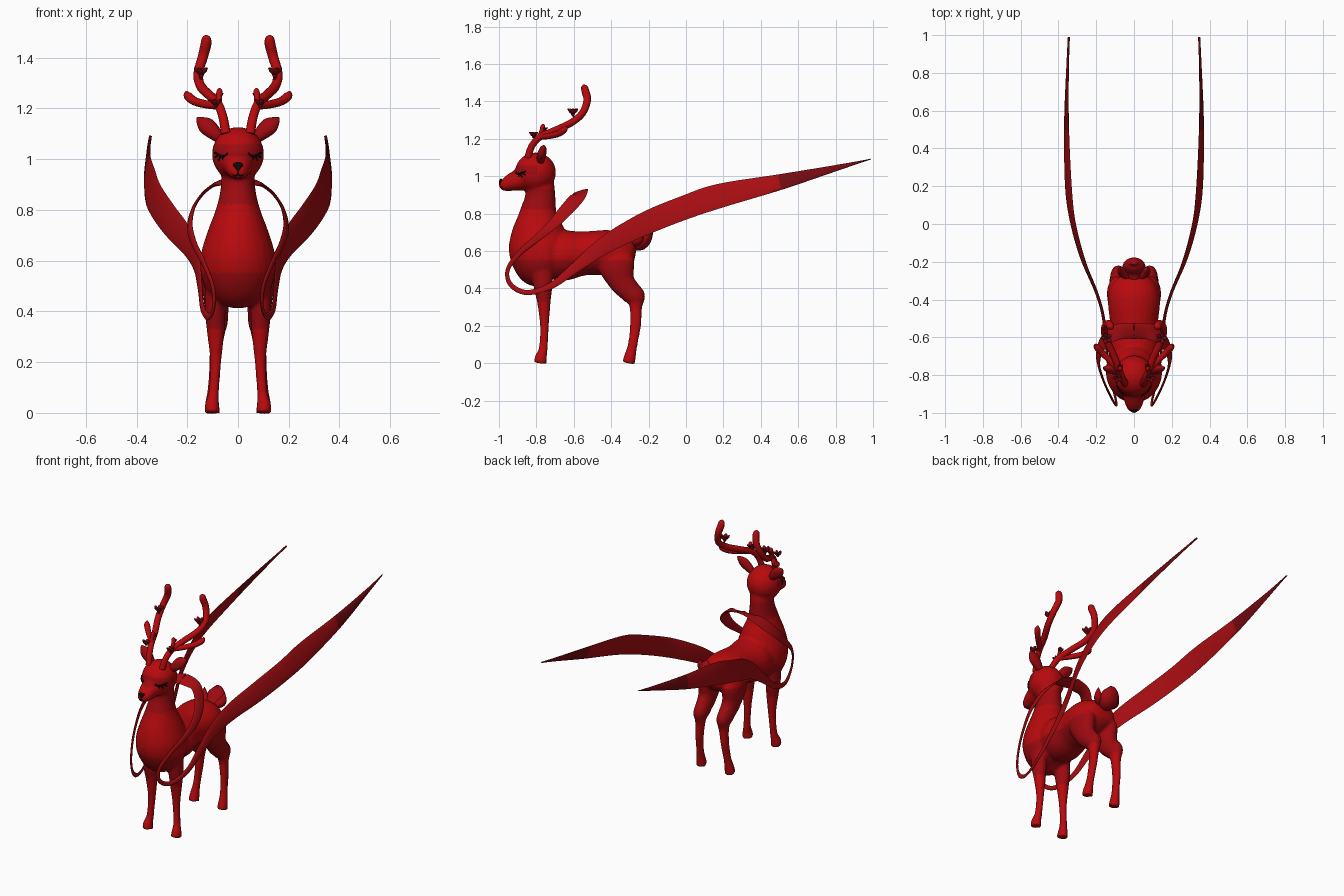
import bpy, bmesh, math
from mathutils import Vector, Matrix

def material(name, col):
    m = bpy.data.materials.new(name)
    m.diffuse_color = (*col, 1)
    return m

RED = material("red", (0.48, 0.003, 0.004))
MID = material("deep red", (0.34, 0.003, 0.005))
SILK = material("silk red", (0.39, 0.004, 0.006))
DARK = material("dark red", (0.17, 0.003, 0.005))
BLACK = material("black", (0.005, 0.003, 0.003))

def spline(pts, k):
    """Catmull-Rom samples through rows of numbers."""
    out = []
    for i in range(len(pts) - 1):
        p = [pts[max(0, min(len(pts) - 1, i + d))] for d in (-1, 0, 1, 2)]
        for j in range(k):
            t = j / k
            out.append([0.5 * (2*b + (c - a)*t + (2*a - 5*b + 4*c - d)*t*t + (3*b - a - 3*c + d)*t**3)
                        for a, b, c, d in zip(*p)])
    return out + [list(pts[-1])]

def loft(bm, pts, n=12, k=4, side=lambda t: Vector((1, 0, 0)), flip=1):
    """Skin ellipses along rows of (x, y, z, half width, half depth)."""
    rows = spline([(flip * p[0], *p[1:]) for p in pts], k)
    centres = [Vector(r[:3]) for r in rows]
    rings = []
    for i, r in enumerate(rows):
        t = (centres[min(i + 1, len(rows) - 1)] - centres[max(i - 1, 0)]).normalized()
        u = side(t)
        u = (u - t * u.dot(t)).normalized()
        v = t.cross(u)
        a, b = max(r[3], 0.0008), max(r[4], 0.0008)
        rings.append([bm.verts.new(centres[i] + u * a * math.cos(q * math.tau / n)
                                   + v * b * math.sin(q * math.tau / n)) for q in range(n)])
    for r0, r1 in zip(rings, rings[1:]):
        for q in range(n):
            bm.faces.new((r0[q], r0[(q + 1) % n], r1[(q + 1) % n], r1[q]))
    bm.faces.new(rings[0][::-1])
    bm.faces.new(rings[-1])

def ball(bm, loc, size, rot=None, seg=24):
    m = Matrix.Translation(loc) @ (rot or Matrix()) @ Matrix.Diagonal((*size, 1))
    bmesh.ops.create_uvsphere(bm, u_segments=seg, v_segments=seg // 2, radius=1, matrix=m)

def finish(bm, name, mats, mirror=False, rule=None, angle=50):
    bmesh.ops.recalc_face_normals(bm, faces=bm.faces)
    me = bpy.data.meshes.new(name)
    bm.to_mesh(me)
    bm.free()
    ob = bpy.data.objects.new(name, me)
    bpy.context.collection.objects.link(ob)
    for m in mats:
        me.materials.append(m)
    if rule:
        paint(ob, rule)
    if mirror:
        ob.modifiers.new("mirror", 'MIRROR')
    bpy.ops.object.select_all(action='DESELECT')
    ob.select_set(True)
    bpy.context.view_layer.objects.active = ob
    bpy.ops.object.shade_smooth_by_angle(angle=math.radians(angle))
    return ob

def paint(ob, rule):
    for f in ob.data.polygons:
        f.material_index = rule(f.center)

# Body: neck, torso, legs and head fused into one skin
bm = bmesh.new()
loft(bm, [(0, -.74, .44, .05, .05), (0, -.75, .462, .105, .11), (0, -.77, .53, .143, .15),
          (0, -.785, .62, .147, .163), (0, -.79, .72, .118, .138), (0, -.79, .80, .088, .102),
          (0, -.78, .88, .069, .083), (0, -.78, .97, .066, .075)], 24)
loft(bm, [(0, -.82, .59, .10, .10), (0, -.67, .577, .138, .136), (0, -.55, .587, .125, .118),
          (0, -.42, .592, .138, .12), (0, -.34, .595, .125, .105), (0, -.285, .60, .085, .065),
          (0, -.268, .60, .03, .02)], 24)
for s in (1, -1):
    # front leg
    loft(bm, [(.085, -.77, .58, .045, .06), (.09, -.765, .42, .042, .052), (.088, -.76, .33, .036, .037),
              (.088, -.757, .20, .022, .024), (.096, -.763, .08, .021, .024), (.102, -.775, .035, .028, .032),
              (.102, -.78, 0, .032, .035)], 16, flip=s)
    # hind leg
    loft(bm, [(.075, -.38, .64, .035, .05), (.085, -.375, .54, .058, .10), (.085, -.345, .44, .050, .072),
              (.083, -.30, .385, .045, .060), (.083, -.273, .35, .042, .058), (.084, -.268, .30, .030, .034),
              (.091, -.270, .20, .022, .030), (.098, -.285, .10, .021, .026), (.102, -.30, .035, .028, .032),
              (.102, -.307, 0, .032, .035)], 16, flip=s)
ball(bm, (0, -.805, 1.02), (.103, .11, .107))
loft(bm, [(0, -.84, .995, .075, .07), (0, -.92, .972, .056, .052), (0, -.965, .956, .042, .037),
          (0, -.988, .955, .028, .025), (0, -.995, .955, .012, .010)], 20)
body = finish(bm, "body", [RED, MID])
remesh = body.modifiers.new("fuse", 'REMESH')
remesh.mode = 'VOXEL'
remesh.voxel_size = 0.009
smooth = body.modifiers.new("soften", 'SMOOTH')
smooth.factor, smooth.iterations = 0.5, 4
bpy.ops.object.convert(target='MESH')
bpy.ops.object.shade_smooth_by_angle(angle=math.radians(60))

def coat(c):
    neck = .82 < c.z < .93 and c.y < -.68
    brow = 1.01 < c.z < 1.06 and c.y < -.8
    belly = .33 < c.z < .55
    return int(neck or brow or belly)
paint(body, coat)

# Ears
bm = bmesh.new()
loft(bm, [(.06, -.78, 1.07, .015, .015), (.09, -.775, 1.10, .028, .024), (.125, -.768, 1.132, .034, .022),
          (.15, -.762, 1.153, .018, .013), (.162, -.758, 1.165, .001, .001)])
finish(bm, "ears", [MID], True)

# Tail with two side tufts
bm = bmesh.new()
loft(bm, [(0, -.30, .635, .03, .03), (0, -.245, .645, .058, .042), (0, -.215, .685, .058, .038),
          (0, -.205, .715, .034, .024), (0, -.215, .742, .001, .001)], 16)
for s in (1, -1):
    loft(bm, [(.03, -.28, .64, .02, .02), (.060, -.255, .66, .026, .025), (.070, -.245, .69, .016, .016),
              (.072, -.24, .72, .001, .001)], flip=s)
finish(bm, "tail", [MID])

# Antlers: main beam and branches
bm = bmesh.new()
beam = [(.048, -.845, 1.10, .019), (.058, -.825, 1.16, .018), (.075, -.78, 1.21, .018),
        (.105, -.70, 1.245, .019), (.145, -.615, 1.285, .019), (.157, -.555, 1.335, .019),
        (.138, -.528, 1.405, .020), (.126, -.538, 1.455, .021), (.125, -.545, 1.48, .016), (.125, -.547, 1.49, .002)]
loft(bm, [(*p, p[3]) for p in beam])
branches = [
    [(.08, -.77, 1.21, .015), (.125, -.725, 1.216, .016), (.17, -.68, 1.228, .017), (.198, -.65, 1.25, .017),
     (.204, -.64, 1.268, .004)],
    [(.07, -.79, 1.20, .012), (.075, -.775, 1.235, .011), (.073, -.765, 1.268, .012), (.073, -.763, 1.28, .003)],
]
for br in branches:
    loft(bm, [(*p, p[3]) for p in br], side=lambda t: Vector((-.5, 1, -.5)))
finish(bm, "antlers", [RED], True)

# Blossoms on the antlers
bm = bmesh.new()
for loc, size in (((.088, -.815, 1.212), .023), ((.145, -.605, 1.332), .027), ((.072, -.755, 1.245), .015)):
    for i in range(5):
        rot = Matrix.Rotation(i * math.tau / 5, 4, 'Z') @ Matrix.Rotation(-.8, 4, 'Y')
        ball(bm, Vector(loc) + rot @ Vector((size * .75, 0, 0)), (size * .8, size * .45, size * .28), rot, 10)
    ball(bm, loc, (size * .4,) * 3, seg=8)
loft(bm, [(.15, -.59, 1.295, .006, .006), (.147, -.60, 1.315, .005, .005), (.145, -.605, 1.332, .005, .005)], 8)
finish(bm, "blossoms", [DARK], True)

# Long ribbon: flares open behind the neck, loops the chest, then trails to the rear leaning inward
def ribbon_side(t):
    w = Vector((0, -t.z, t.y)) + t.x * t.x * Vector((0, .92, .4))
    return w + Vector((.5 * max(-t.z, 0) - .3 * max(t.y, 0), 0, 0))

path = [(0, -.565, .918, .045), (.10, -.575, .895, .042), (.167, -.635, .825, .038), (.19, -.715, .74, .029),
        (.172, -.80, .665, .020), (.135, -.89, .59, .015), (.10, -.953, .50, .012), (.095, -.937, .42, .013),
        (.115, -.85, .378, .014), (.14, -.72, .415, .018), (.15, -.60, .505, .028), (.165, -.48, .60, .043),
        (.20, -.36, .675, .055), (.27, -.19, .76, .064), (.322, 0, .835, .066), (.346, .18, .895, .067),
        (.357, .50, .968, .044), (.353, .78, 1.038, .019), (.345, .99, 1.092, .001)]
bm = bmesh.new()
loft(bm, [(*p, .006) for p in path], 10, 6, ribbon_side)
finish(bm, "ribbon", [SILK, DARK], True, lambda c: int(c.y > .48))

# Closed eyes with lashes, laid on the face
def face(x, z):
    r = 1 - (x / .103) ** 2 - ((z - 1.02) / .107) ** 2
    return -.805 - .11 * math.sqrt(max(r, 0.01)) - .002

def line(bm, xz, r):
    loft(bm, [(x, face(x, z), z, r, r) for x, z in xz], 8, 3, lambda t: Vector((0, 1, .3)))

bm = bmesh.new()
line(bm, [(.04, 1.022), (.052, 1.014), (.067, 1.012), (.082, 1.02)], .005)
for x, z, dx, dz in ((.058, 1.013, .003, -.016), (.068, 1.012, .009, -.016), (.078, 1.017, .012, -.010),
                     (.081, 1.02, .011, .006)):
    line(bm, [(x, z), (x + dx, z + dz)], .0035)
finish(bm, "eyelashes", [BLACK], True)

# Nose and mouth
bm = bmesh.new()
loft(bm, [(0, -.982, .982, .016, .010), (0, -.988, .975, .020, .011), (0, -.992, .963, .010, .008),
          (0, -.994, .953, .003, .005), (0, -.989, .940, .0025, .006)], 12)
for s in (1, -1):
    loft(bm, [(0, -.989, .941, .006, .003), (.010, -.986, .935, .006, .003), (.020, -.980, .938, .006, .003)],
         8, 3, lambda t: Vector((0, 1, 0)), s)
finish(bm, "nose_and_mouth", [BLACK])
